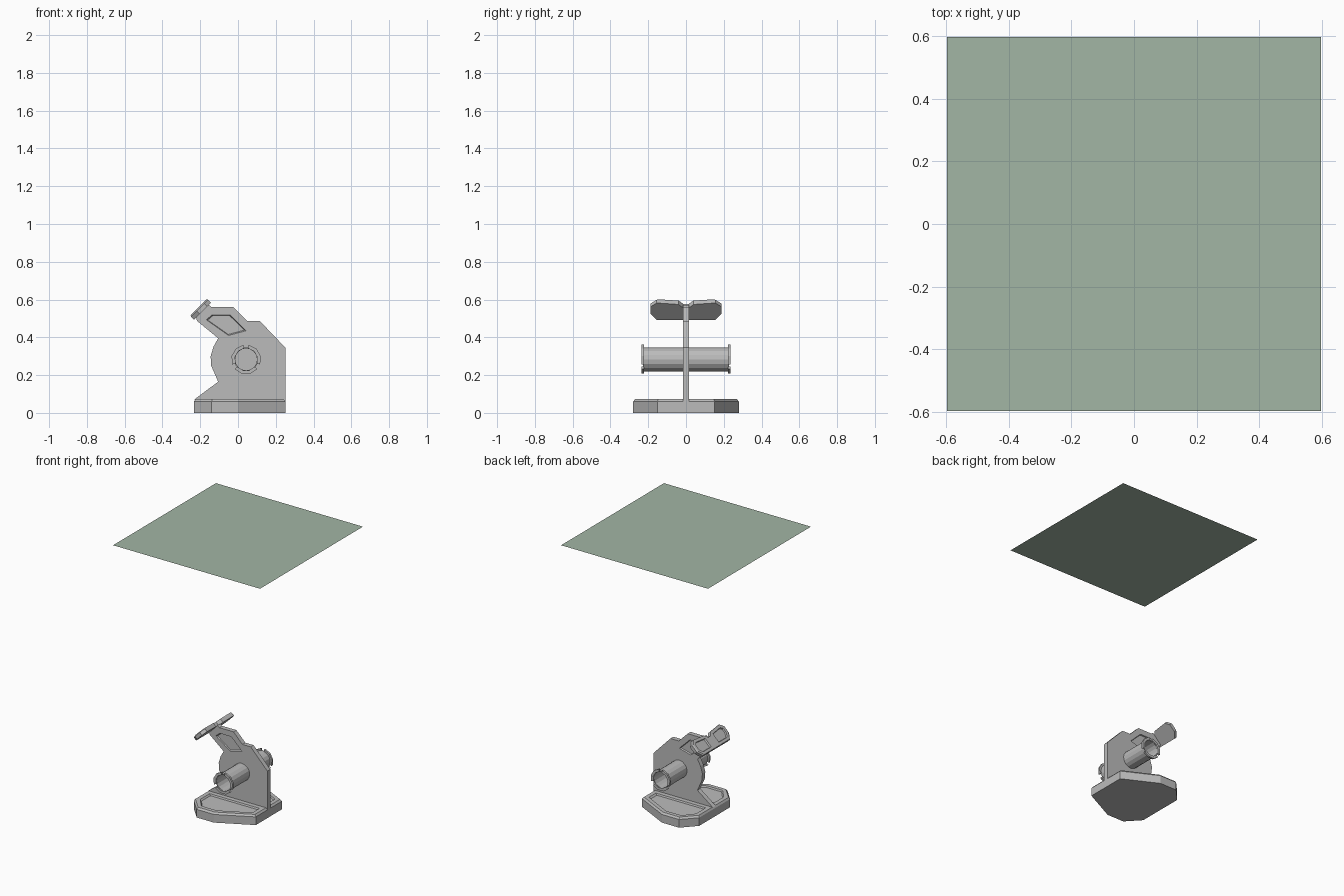
import bpy, bmesh, math
from mathutils import Matrix, Vector

if "Cube" in bpy.data.objects:
    bpy.data.objects.remove(bpy.data.objects["Cube"])

# frames: columns are the profile's two axes, extrusion axis and origin
def frame(u, v, n, o=(0, 0, 0)):
    m = Matrix((u, v, n)).transposed().to_4x4()
    m.translation = Vector(o)
    return m

FLAT = frame((1, 0, 0), (0, 1, 0), (0, 0, 1))
SIDE = frame((1, 0, 0), (0, 0, 1), (0, -1, 0))
D = math.sqrt(0.5)
SLOPE = frame((D, 0, D), (0, 1, 0), (-D, 0, D), (-0.198, 0, 0.548))


def material(name, rgb):
    mat = bpy.data.materials.new(name)
    mat.diffuse_color = (*rgb, 1)
    mat.use_nodes = True
    mat.node_tree.nodes["Principled BSDF"].inputs["Base Color"].default_value = mat.diffuse_color
    return mat


GREY = material("stand_grey", (0.5, 0.5, 0.5))
GREEN = material("sheet_green", (0.36, 0.465, 0.373))


def loft(name, loops, m):
    """Join matching loops [(points, height), ...] into a closed solid."""
    bm = bmesh.new()
    rows = [[bm.verts.new(m @ Vector((x, y, h))) for x, y in pts] for pts, h in loops]
    n = len(rows[0])
    for a, b in zip(rows, rows[1:]):
        for i in range(n):
            j = (i + 1) % n
            bm.faces.new((a[i], a[j], b[j], b[i]))
    bm.faces.new(rows[0][::-1])
    bm.faces.new(rows[-1])
    bmesh.ops.recalc_face_normals(bm, faces=bm.faces)
    me = bpy.data.meshes.new(name)
    bm.to_mesh(me)
    bm.free()
    me.materials.append(GREY)
    ob = bpy.data.objects.new(name, me)
    bpy.context.collection.objects.link(ob)
    return ob


def prism(name, pts, lo, hi, m):
    return loft(name, [(pts, lo), (pts, hi)], m)


def scaled(pts, k):
    cx, cy = (sum(p[i] for p in pts) / len(pts) for i in (0, 1))
    return [(cx + (x - cx) * k, cy + (y - cy) * k) for x, y in pts]


def recess(ob, pts, floor, surface, k, m):
    """Sink a panel with sloping walls from the surface down to the floor."""
    out = surface + (surface - floor)
    cutter = loft("cutter", [(scaled(pts, k), floor), (scaled(pts, 2 - k), out)], m)
    cutter.hide_render = True
    mod = ob.modifiers.new("cut", 'BOOLEAN')
    mod.operation, mod.object, mod.solver = 'DIFFERENCE', cutter, 'EXACT'
    bpy.context.view_layer.objects.active = ob
    bpy.ops.object.modifier_apply(modifier=mod.name)
    bpy.data.objects.remove(cutter)


def mirror_y(half):
    return half + [(x, -y) for x, y in reversed(half)]


# base plate with chamfered rim and two sunken panels
outline = mirror_y([(-0.233, 0.18), (-0.14, 0.28), (0, 0.28), (0.251, 0.152)])
base = loft("base_plate", [(outline, 0), (outline, 0.06), (scaled(outline, 0.96), 0.073)], FLAT)
panel = [(-0.195, 0.05), (-0.195, 0.16), (-0.13, 0.24), (-0.005, 0.24), (0.21, 0.13), (0.21, 0.05)]
for s in (1, -1):
    recess(base, [(x, s * y) for x, y in panel], 0.062, 0.073, 0.95, FLAT)

# upright web with a sunken panel on each side of the head
web = prism("upright_web", [(-0.23, 0.072), (0.251, 0.06), (0.251, 0.345), (0.115, 0.487),
                            (0.048, 0.487), (-0.025, 0.56), (-0.14, 0.56), (-0.155, 0.572),
                            (-0.222, 0.505), (-0.217, 0.487),
                            (-0.105, 0.395), (-0.13, 0.35), (-0.145, 0.3), (-0.142, 0.25),
                            (-0.105, 0.165)], -0.017, 0.017, SIDE)
head = [(-0.168, 0.493), (-0.137, 0.519), (-0.043, 0.519), (0.043, 0.435), (-0.05, 0.41)]
for s in (1, -1):
    recess(web, head, s * 0.009, s * 0.017, 0.92, SIDE)

# sloped pad with two lobes, each with a recess on its upper face
lobe = [(-0.063, 0.155), (-0.02, 0.187), (0.035, 0.187), (0.063, 0.155), (0.052, 0.04), (0.026, 0.015)]
full = mirror_y(lobe)
pad = loft("sloped_pad", [(full, -0.015), (full, 0.009), (scaled(full, 0.95), 0.015)], SLOPE)
slot = [(-0.04, 0.045), (-0.04, 0.14), (-0.01, 0.16), (0.025, 0.16), (0.04, 0.14), (0.03, 0.045)]
for s in (1, -1):
    recess(pad, [(x, s * y) for x, y in slot], 0.005, 0.015, 0.92, SLOPE)

# hollow tubes either side of the web, with split collars at the ends
CX, CZ = 0.043, 0.283


def arc(r, a0, a1, n):
    return [(CX + r * math.cos(a0 + (a1 - a0) * i / n),
             CZ + r * math.sin(a0 + (a1 - a0) * i / n)) for i in range(n + 1)]


circle = lambda r: arc(r, 0, 2 * math.pi, 16)[:-1]
for s, side in ((1, "front"), (-1, "back")):
    loft(side + "_tube", [(circle(0.064), s * 0.012), (circle(0.064), s * 0.228),
                          (circle(0.058), s * 0.228), (circle(0.058), s * 0.018)], SIDE)
    for k in range(3):
        mid = math.radians(-30 + 120 * k)
        mid, w = math.radians(30 + 120 * k), math.radians(50)
        ring = arc(0.079, mid - w, mid + w, 3) + arc(0.06, mid + w, mid - w, 3)
        prism(f"{side}_collar_{k + 1}", ring, s * 0.222, s * 0.236, SIDE)

# flat green sheet overhead
bpy.ops.mesh.primitive_plane_add(size=1.195, location=(0, 0, 2))
sheet = bpy.context.object
sheet.name = "overhead_sheet"
sheet.data.materials.append(GREEN)
